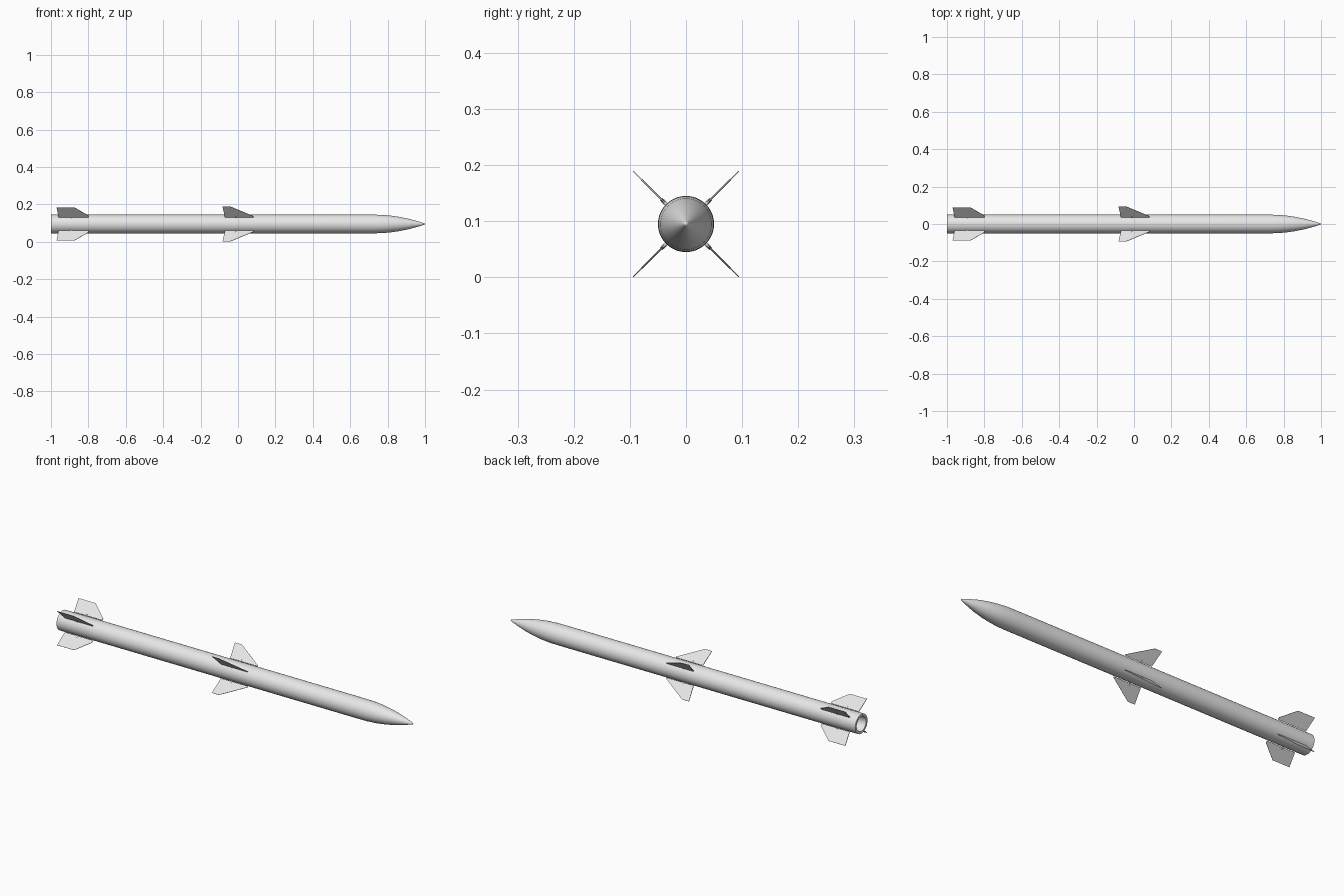
import bpy, bmesh, math
from mathutils import Matrix

cube = bpy.data.objects.get("Cube")
if cube:
    bpy.data.objects.remove(cube, do_unlink=True)

AXIS_Z = 0.095   # height of the body axis

paint = bpy.data.materials.new("light grey")
paint.use_nodes = True
paint.diffuse_color = (0.8, 0.8, 0.8, 1)
paint.node_tree.nodes["Principled BSDF"].inputs["Base Color"].default_value = (0.8, 0.8, 0.8, 1)


def finish(name, bm, smooth=False):
    bmesh.ops.recalc_face_normals(bm, faces=bm.faces)
    mesh = bpy.data.meshes.new(name)
    bm.to_mesh(mesh)
    bm.free()
    mesh.materials.append(paint)
    obj = bpy.data.objects.new(name, mesh)
    bpy.context.collection.objects.link(obj)
    if smooth:
        bpy.ops.object.select_all(action='DESELECT')
        obj.select_set(True)
        bpy.context.view_layer.objects.active = obj
        bpy.ops.object.shade_smooth_by_angle(angle=math.radians(35))
    return obj


def lathe(name, profile, sides=48):
    """Revolve (x, radius) points around the body axis."""
    bm = bmesh.new()
    verts = [bm.verts.new((x, 0, AXIS_Z + r)) for x, r in profile]
    edges = [bm.edges.new(pair) for pair in zip(verts, verts[1:])]
    bmesh.ops.spin(bm, geom=verts + edges, cent=(0, 0, AXIS_Z), axis=(1, 0, 0),
                   angle=math.tau, steps=sides)
    bmesh.ops.remove_doubles(bm, verts=bm.verts, dist=0.0001)
    return finish(name, bm, True)


def fin(name, outline, pivot_x, angle):
    """Thin plate of (x, radius, half thickness) points, on a pivot shaft."""
    bm = bmesh.new()
    sides = [[bm.verts.new((x, s * t, r)) for x, r, t in outline] for s in (-1, 1)]
    for loop in sides:
        bm.faces.new(loop)
    n = len(outline)
    for i in range(n):
        j = (i + 1) % n
        bm.faces.new((sides[0][i], sides[0][j], sides[1][j], sides[1][i]))
    # pivot shaft bridging the gap to the body
    bmesh.ops.create_cone(bm, cap_ends=True, segments=12, radius1=0.004, radius2=0.003,
                          depth=0.018, matrix=Matrix.Translation((pivot_x, 0, 0.054)))
    turn = Matrix.Translation((0, 0, AXIS_Z)) @ Matrix.Rotation(angle, 4, 'X')
    bmesh.ops.transform(bm, matrix=turn, verts=bm.verts)
    return finish(name, bm)


# Body tube with pointed nose and recessed exhaust
body = [(-0.90, 0), (-0.90, 0.030), (-1, 0.038), (-1, 0.05), (0.71, 0.05),
        (0.76, 0.0492), (0.81, 0.0455), (0.86, 0.0385), (0.91, 0.0285),
        (0.96, 0.0150), (0.99, 0.0055), (0.997, 0.003), (1, 0)]
lathe("body", body)

# Two sets of four fins, set diagonally
tail_outline = [(-0.96, 0.053, 0.002), (-0.97, 0.124, 0.001), (-0.874, 0.124, 0.001),
                (-0.80, 0.064, 0.001), (-0.80, 0.053, 0.002)]
mid_outline = [(-0.07, 0.053, 0.002), (-0.083, 0.133, 0.001), (-0.043, 0.133, 0.001),
               (0.084, 0.058, 0.001), (0.084, 0.053, 0.002)]
corners = ["upper_front", "upper_back", "lower_back", "lower_front"]
for i, corner in enumerate(corners):
    angle = math.radians(45 - 90 * i)
    fin("tail_fin_" + corner, tail_outline, -0.89, angle)
    fin("middle_fin_" + corner, mid_outline, -0.01, angle)
